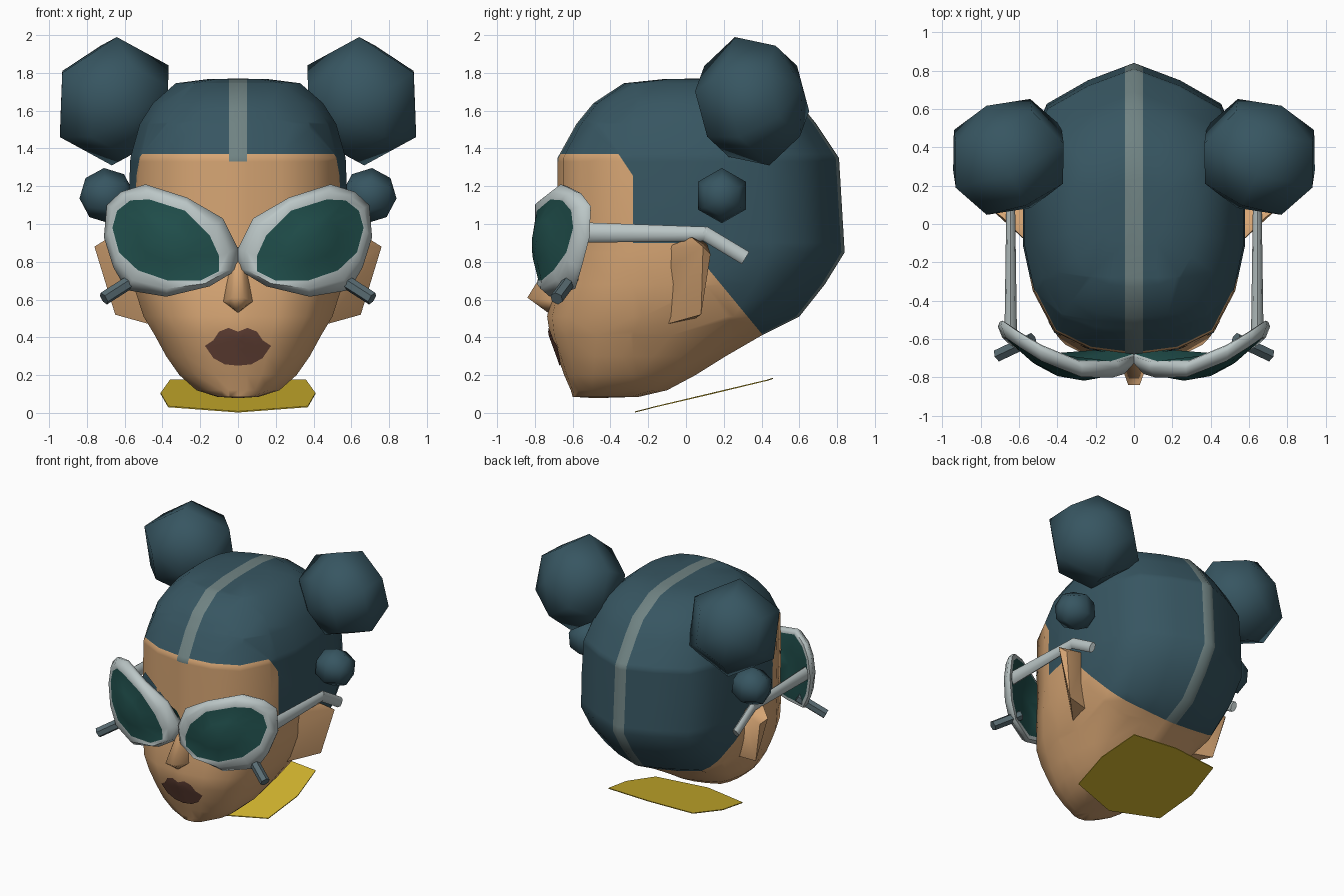
import bpy, bmesh, math
from mathutils import Vector, Matrix
from mathutils.bvhtree import BVHTree

if "Cube" in bpy.data.objects:
    bpy.data.objects.remove(bpy.data.objects["Cube"])


def mat(name, r, g, b):
    m = bpy.data.materials.new(name)
    m.diffuse_color = (r, g, b, 1)
    m.use_nodes = True
    m.node_tree.nodes["Principled BSDF"].inputs["Base Color"].default_value = m.diffuse_color
    return m


HAIR = mat("hair_teal", .038, .092, .120)
SKIN = mat("skin_tan", .68, .38, .175)
FRAME = mat("frame_grey", .50, .57, .57)
LENS = mat("lens_green", .015, .080, .074)
LIP = mat("lip_brown", .13, .055, .038)
GOLD = mat("collar_yellow", .66, .47, .028)
STRIPE = mat("parting_grey", .16, .225, .225)
STEEL = mat("clip_steel", .10, .15, .17)


def finish(bm, name, mats, angle=60, recalc=True):
    if recalc:
        bmesh.ops.recalc_face_normals(bm, faces=bm.faces)
    me = bpy.data.meshes.new(name)
    bm.to_mesh(me)
    bm.free()
    for m in mats:
        me.materials.append(m)
    ob = bpy.data.objects.new(name, me)
    bpy.context.collection.objects.link(ob)
    bpy.context.view_layer.objects.active = ob
    bpy.ops.object.select_all(action='DESELECT')
    ob.select_set(True)
    bpy.ops.object.shade_smooth_by_angle(angle=math.radians(angle))
    return ob


def bridge(bm, a, b, mi=0):
    n = len(a)
    for i in range(n):
        f = bm.faces.new((a[i], a[(i + 1) % n], b[(i + 1) % n], b[i]))
        f.material_index = mi


def fan(bm, ring, c, mi=0):
    v = bm.verts.new(c)
    for i in range(len(ring)):
        bm.faces.new((ring[i], ring[(i + 1) % len(ring)], v)).material_index = mi


# Head: horizontal sections (z, front y, back y, half width)
levels = [(1.767, -.12, .25, .16), (1.745, -.33, .40, .33), (1.64, -.49, .60, .45),
          (1.53, -.58, .69, .52), (1.35, -.68, .81, .57), (1.1, -.68, .825, .58),
          (.85, -.68, .84, .575), (.68, -.70, .735, .555), (.51, -.735, .60, .50),
          (.41, -.72, .40, .44), (.30, -.68, .21, .38), (.20, -.645, .05, .31),
          (.12, -.61, -.10, .22), (.085, -.60, -.25, .11)]
half = [(0, 0), (.4, .02), (.72, .08), (.91, .22), (1, .38), (1, .57), (.93, .74),
        (.79, .86), (.42, .94), (0, 1)]
section = half + [(-u, t) for u, t in half[-2:0:-1]]
bm = bmesh.new()
rings = [[bm.verts.new((w * u, yf + (yb - yf) * t, z)) for u, t in section]
         for z, yf, yb, w in levels]
for a, b in zip(rings, rings[1:]):
    bridge(bm, a, b)
fan(bm, rings[0], (0, .05, 1.77))
fan(bm, rings[-1], (0, -.48, .078))
bmesh.ops.recalc_face_normals(bm, faces=bm.faces)
# cut the hairline and the parting stripe
for co, no in [((0, 0, 1.37), (0, 0, 1)), ((0, -.28, 0), (0, 1, 0)), ((0, 0, .9), (0, 0, 1)),
               ((0, 0, .835), (0, 1.5, 1)), ((0, .12, .76), (0, .34, .28)),
               ((.047, 0, 0), (1, 0, 0)), ((-.047, 0, 0), (1, 0, 0)), ((0, 0, 1.33), (0, 0, 1))]:
    bmesh.ops.bisect_plane(bm, geom=bm.verts[:] + bm.edges[:] + bm.faces[:], dist=1e-5,
                           plane_co=co, plane_no=no)
for f in bm.faces:
    x, y, z = f.calc_center_median()
    stripe = abs(x) < .047
    face = y < -.28 and z < (1.33 if stripe else 1.37) and z + 1.5 * y < .835
    cheek = z < .9 and .34 * y + .28 * z < .2536
    f.material_index = 1 if face or cheek else 2 if stripe else 0
tree = BVHTree.FromBMesh(bm)
finish(bm, "head", [HAIR, SKIN, STRIPE])


# Painted plates laid on the face
def decal(name, outline, m):
    bm = bmesh.new()
    n = len(outline)
    cx, cz = sum(p[0] for p in outline) / n, sum(p[1] for p in outline) / n

    def put(x, z):
        return (x, tree.ray_cast(Vector((x, -2, z)), Vector((0, 1, 0)))[0].y - .007, z)
    rs = [[bm.verts.new(put(cx + (x - cx) * k, cz + (z - cz) * k)) for x, z in outline]
          for k in (1, .75, .5, .25)]
    for a, b in zip(rs, rs[1:]):
        bridge(bm, a, b)
    fan(bm, rs[-1], put(cx, cz))
    bmesh.ops.recalc_face_normals(bm, faces=bm.faces)
    if sum(f.normal.y for f in bm.faces) > 0:
        bmesh.ops.reverse_faces(bm, faces=bm.faces)
    finish(bm, name, [m], recalc=False)


lip = [(0, .43), (.05, .45), (.10, .43), (.13, .385), (.175, .355), (.13, .29), (.07, .257), (0, .25)]
decal("lips", lip + [(-x, z) for x, z in lip[-2:0:-1]], LIP)
for s, side in ((1, "right"), (-1, "left")):
    decal("eyebrow_" + side, [(s * x, z) for x, z in
          [(.14, 1.0), (.26, 1.08), (.38, 1.12), (.45, 1.07), (.38, 1.06), (.26, 1.01)]], HAIR)


def hull(name, pts, m, angle=60):
    bm = bmesh.new()
    for p in pts:
        bm.verts.new(p)
    r = bmesh.ops.convex_hull(bm, input=bm.verts)
    bmesh.ops.delete(bm, geom=list({v for v in r["geom_interior"] if isinstance(v, bmesh.types.BMVert)}),
                     context='VERTS')
    finish(bm, name, [m], angle)


# Nose wedge
hull("nose", [(0, -.66, .90), (.035, -.68, .80), (-.035, -.68, .80), (.03, -.84, .61),
              (-.03, -.84, .61), (.08, -.70, .59), (-.08, -.70, .59), (0, -.73, .53),
              (.05, -.77, .575), (-.05, -.77, .575)], SKIN)


def bar(name, p, q, r1, r2, m, sides=8, flat=1):
    p, q = Vector(p), Vector(q)
    d = q - p
    bm = bmesh.new()
    bmesh.ops.create_cone(bm, cap_ends=True, segments=sides, radius1=r1, radius2=r2, depth=d.length,
                          matrix=Matrix.Translation((p + q) / 2) @ d.to_track_quat('Z', 'Y').to_matrix().to_4x4())
    for v in bm.verts:
        v.co.x = p.x + (v.co.x - p.x) * flat
    finish(bm, name, [m], 50)


def bun(name, c, axis, up, r, length):
    rot = Vector(axis).to_track_quat('Z', 'Y').to_matrix()
    u = rot.transposed() @ Vector(up)
    spin = math.atan2(u.y, u.x) + math.pi / 6
    bm = bmesh.new()
    bmesh.ops.create_uvsphere(bm, u_segments=6, v_segments=4, radius=1,
                              matrix=Matrix.Translation(c) @ rot.to_4x4() @ Matrix.Rotation(spin, 4, 'Z')
                              @ Matrix.Diagonal((r, r, length, 1)))
    # turn the hexagon so that one corner points along "up"
    far = max(((v.co - Vector(c)).normalized().dot(Vector(up).normalized()) for v in bm.verts))
    if far < .93:
        bmesh.ops.rotate(bm, verts=bm.verts, cent=c, matrix=Matrix.Rotation(math.pi / 6, 3, Vector(axis)))
    finish(bm, name, [HAIR], 80)


# Goggles: each half lofted from lens centre to frame rim to back
outer = [(0, .87), (.08, 1.03), (.27, 1.14), (.49, 1.21), (.62, 1.17), (.695, 1.10), (.71, .93),
         (.66, .77), (.59, .65), (.38, .615), (.15, .67), (0, .76)]
inner = [(.10, .83), (.15, .94), (.28, 1.07), (.47, 1.13), (.57, 1.125), (.64, 1.07), (.665, .98),
         (.63, .85), (.53, .755), (.37, .70), (.20, .70), (.10, .75)]
middle = [((a + c) / 2, (b + d) / 2) for (a, b), (c, d) in zip(outer, inner)]
CX, CZ = .40, .91


def curve(x, z, off):
    return -.82 + (1.2 if x > .25 else 1.0) * (x - .25) ** 2 + .6 * (z - .9) ** 2 + off


def scaled(pts, k):
    # points on the middle plane stay there, so both halves meet
    return [(CX + (x - CX) * k if x > 0 else 0, CZ + (z - CZ) * k) for x, z in pts]


for s, side in ((1, "right"), (-1, "left")):
    bm = bmesh.new()
    rs = [[bm.verts.new((s * x, curve(x, z, o), z)) for x, z in pts] for pts, o in
          [(scaled(inner, .5), .004), (inner, .012), (middle, -.004), (outer, .03),
           (scaled(outer, .97), .065), (scaled(outer, .88), .08), (scaled(outer, .4), .115)]]
    for i, mi in enumerate((1, 0, 0, 0, 0, 1)):
        bridge(bm, rs[i], rs[i + 1], mi)
    fan(bm, rs[0], (s * CX, curve(CX, CZ, 0), CZ), 1)
    fan(bm, rs[-1], (s * CX, curve(CX, CZ, .12), CZ), 1)
    finish(bm, "goggle_" + side, [FRAME, LENS], 60)

    # Goggle arm, ear hook and lower clip
    bar("goggle_arm_" + side, (s * .643, -.56, .955), (s * .643, .11, .947), .054, .038, FRAME, 8, .6)
    bar("goggle_hook_" + side, (s * .643, .09, .955), (s * .643, .315, .82), .038, .038, FRAME, 8, .6)
    bar("goggle_clip_" + side, (s * .53, -.60, .72), (s * .71, -.685, .605), .036, .036, STEEL, 6)

    # Ear fin
    hull("ear_" + side, [(s * x, y, z) for x, y, z in
         [(.53, -.12, .87), (.53, -.11, .75), (.47, -.10, .47), (.47, .05, .50), (.54, .11, .90),
          (.68, .03, .93), (.76, .09, .88), (.72, .13, .84), (.65, .08, .52)]], SKIN)

    # Hair buns
    bun("large_bun_" + side, (s * .655, .35, 1.65), (s * .12, .28, .08), (s * .03, -.1, 1), .352, .30)
    bun("small_bun_" + side, (s * .695, .19, 1.15), (s, 0, -.1), (s * .1, 0, 1), .147, .145)

# Tilted neck collar plate
rim = [(0, -.27, .002), (.37, -.16, .03), (.41, .14, .10), (.36, .43, .17), (0, .46, .18)]
rim += [(-x, y, z) for x, y, z in rim[-2:0:-1]]
bm = bmesh.new()
lo = [bm.verts.new(p) for p in rim]
hi = [bm.verts.new((x, y, z + .006)) for x, y, z in rim]
bridge(bm, lo, hi)
bm.faces.new(lo)
bm.faces.new(hi)
finish(bm, "neck_collar", [GOLD], 40)
